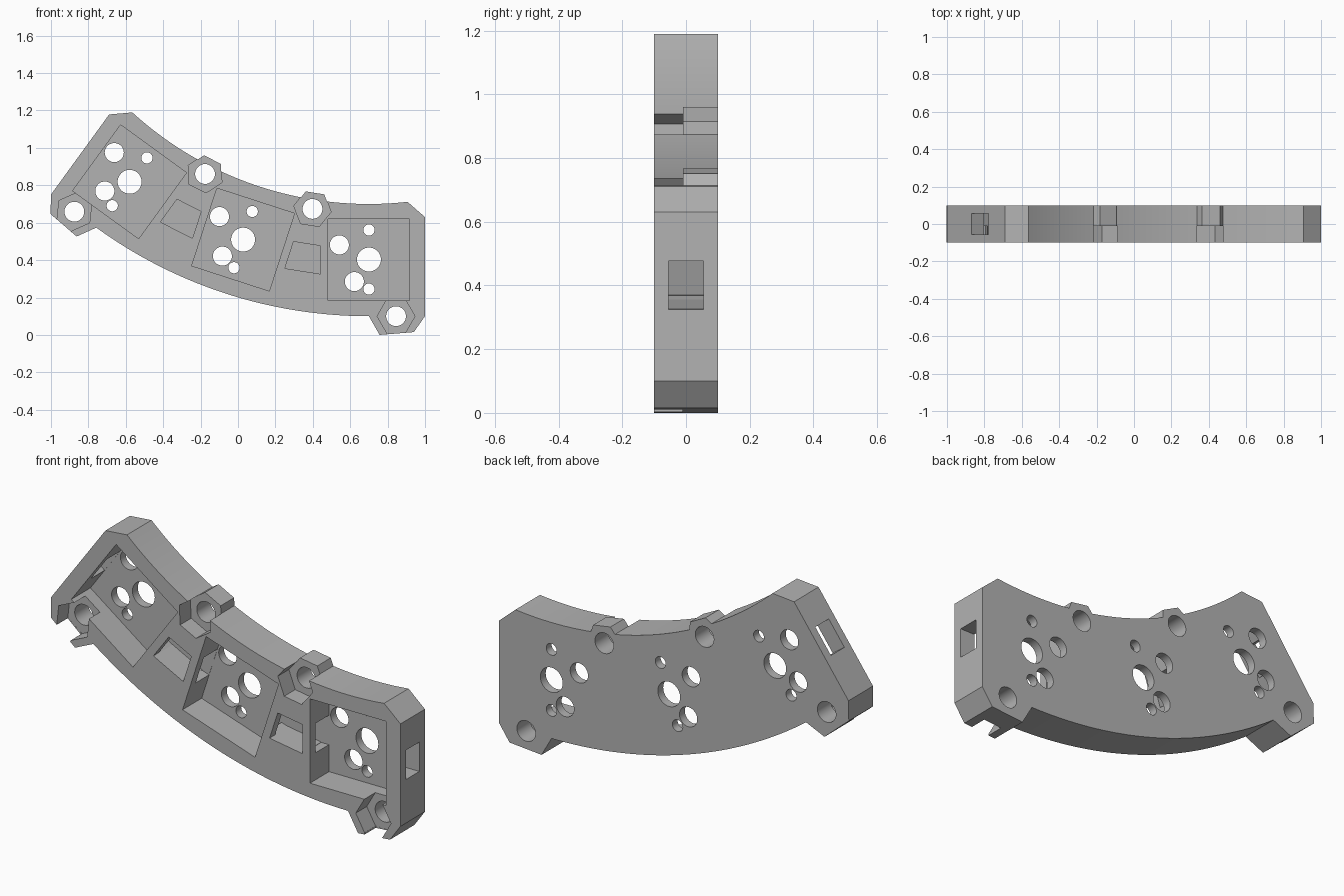
import bpy, bmesh
from math import sin, cos, pi, radians

if "Cube" in bpy.data.objects:
    bpy.data.objects.remove(bpy.data.objects["Cube"])

CX, CZ = 0.70, 2.58          # centre of the curved body
FRONT, BACK = -0.10, 0.10
FLOOR, SEAT = 0.056, -0.01   # pocket floor and nut seat depth
STEP = 18                    # angle between neighbouring stations


def turn(points, degrees):
    """Swing station points clockwise round the arc centre."""
    c, s = cos(radians(degrees)), sin(radians(degrees))
    return [(CX + (x - CX) * c + (z - CZ) * s,
             CZ - (x - CX) * s + (z - CZ) * c) for x, z in points]


def mirror(points):
    """Carry right end points to the matching left end."""
    return turn([(2 * CX - x, z) for x, z in points], 2 * STEP)


def polygon(x, z, radius, sides):
    return [(x + radius * cos(2 * pi * i / sides),
             z + radius * sin(2 * pi * i / sides)) for i in range(sides)]


def rectangle(x0, x1, z0, z1):
    return [(x0, z0), (x1, z0), (x1, z1), (x0, z1)]


def arc(radius, start, end, count):
    return [turn([(CX, CZ - radius)], start + (end - start) * i / count)[0]
            for i in range(count + 1)]


def prism(name, points, y0, y1):
    """Extrude a front profile from y0 to y1."""
    bm = bmesh.new()
    face = bm.faces.new([bm.verts.new((x, y0, z)) for x, z in points])
    out = bmesh.ops.extrude_face_region(bm, geom=[face])
    for v in out["geom"]:
        if isinstance(v, bmesh.types.BMVert):
            v.co.y = y1
    bmesh.ops.recalc_face_normals(bm, faces=bm.faces)
    mesh = bpy.data.meshes.new(name)
    bm.to_mesh(mesh)
    bm.free()
    obj = bpy.data.objects.new(name, mesh)
    bpy.context.collection.objects.link(obj)
    return obj


# Curved body: right end, upper arc, left end, lower arc
end = [(0.757, 0.0), (0.94, 0.015), (1.0, 0.10), (1.0, 0.63)]
upper = arc(1.88, -6.3, 2 * STEP + 6.3, 40)
lower = arc(2.48, 2 * STEP, 0, 36)
body = prism("curved_switch_plate", end + upper + mirror(end)[::-1] + lower, FRONT, BACK)


tools = []


def shape(points, y0, y1, operation="DIFFERENCE"):
    tool = prism("helper", points, y0, y1)
    tool.hide_render = True
    tools.append(tool)
    mod = body.modifiers.new("shape", "BOOLEAN")
    mod.operation, mod.solver, mod.object = operation, "EXACT", tool


# Hexagonal bosses on the upper edge, with nut recesses and screw holes
for angle in (STEP / 2, STEP * 1.5):
    shape(turn(polygon(CX, 0.65, 0.10, 6), angle), -0.03, BACK, "UNION")
for angle in (STEP / 2, STEP * 1.5):
    shape(turn(polygon(CX, 0.65, 0.101, 6), angle), -0.2, SEAT)
    shape(turn(polygon(CX, 0.65, 0.053, 48), angle), -0.2, 0.2)

# End nut recesses, open at the lower edge
for place in (lambda p: p, mirror):
    shape(place(polygon(0.845, 0.10, 0.101, 6)), -0.2, SEAT)
    shape(place(rectangle(0.795, 0.895, -0.05, 0.06)), -0.2, SEAT - 0.0005)
    shape(place(polygon(0.845, 0.10, 0.053, 48)), -0.2, 0.2)

# Switch pockets with pin holes
pins = [(0, 0, 0.064), (-0.158, 0.078, 0.051), (-0.078, -0.118, 0.051),
        (0, 0.158, 0.03), (0, -0.158, 0.03)]
for i in range(3):
    shape(turn(rectangle(0.482, 0.918, 0.185, 0.621), i * STEP), -0.2, FLOOR)
    for x, z, r in pins:
        shape(turn(polygon(CX + x, 0.403 + z, r, 40), i * STEP), 0, 0.2)

# Wire tunnel through every pocket, out at both ends
for i in range(3):
    left = 0.35 if i == 2 else 0.438
    right = 1.05 if i == 0 else 0.962
    shape(turn(rectangle(left, right, 0.325, 0.477), i * STEP), -0.055, 0.055)

# Wedge windows that open the tunnel between pockets
side = [(0.44, 0.326), (0.44, 0.476)]
far = turn([(2 * CX - x, z) for x, z in side], STEP)
for i in range(2):
    shape(turn(side + far[::-1], i * STEP), -0.2, 0.0555)

# Bake the cuts and drop the helpers
bpy.context.view_layer.update()
graph = bpy.context.evaluated_depsgraph_get()
baked = bpy.data.meshes.new_from_object(body.evaluated_get(graph))
body.modifiers.clear()
body.data = baked
for tool in tools:
    bpy.data.objects.remove(tool)

# Plain grey finish
grey = bpy.data.materials.new("plain_grey")
grey.use_nodes = True
colour = (0.45, 0.45, 0.45, 1)
grey.diffuse_color = colour
grey.node_tree.nodes["Principled BSDF"].inputs["Base Color"].default_value = colour
body.data.materials.clear()
body.data.materials.append(grey)
for p in body.data.polygons:
    p.material_index = 0

bpy.ops.object.select_all(action="DESELECT")
body.select_set(True)
bpy.context.view_layer.objects.active = body
bpy.ops.object.shade_smooth_by_angle(angle=radians(25))
